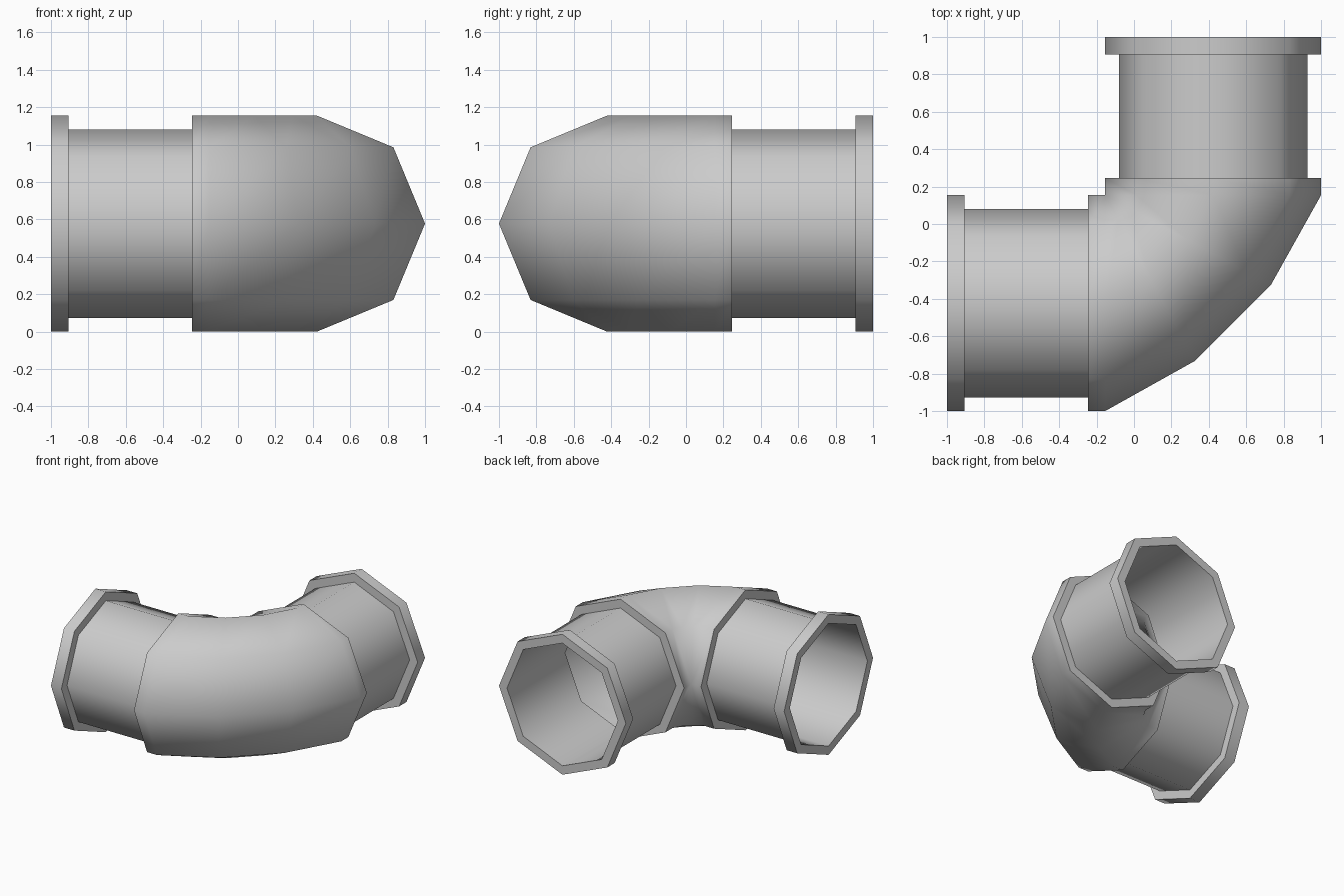
import bpy, bmesh, math

if "Cube" in bpy.data.objects:
    bpy.data.objects.remove(bpy.data.objects["Cube"])

R, r = 0.577, 0.504            # collar and pipe radius (octagonal)
CX, CY = -0.154, 0.154         # inner corner the bend pivots on
END, LIP, COLLAR = 0.846, 0.751, 0.091   # distances along each leg
LEG_A = ((0, -1), (-1, 0))     # (outward direction, along direction)
LEG_B = ((1, 0), (0, 1))


def ring(out, along, s, rad):
    """Octagon at distance s along a leg; out scales distance from the corner."""
    pts = []
    for i in range(8):
        a = math.radians(45 * i)
        d = R + rad * math.cos(a)
        pts.append((CX + out[0] * d + along[0] * s,
                    CY + out[1] * d + along[1] * s,
                    R + rad * math.sin(a)))
    return pts


def loft(name, rings, closed=False):
    bm = bmesh.new()
    loops = [[bm.verts.new(p) for p in pts] for pts in rings]
    pairs = list(zip(loops, loops[1:]))
    if closed:
        pairs.append((loops[-1], loops[0]))
    for a, b in pairs:
        for i in range(8):
            j = (i + 1) % 8
            bm.faces.new((a[i], a[j], b[j], b[i]))
    bmesh.ops.remove_doubles(bm, verts=bm.verts, dist=0.0005)
    bmesh.ops.recalc_face_normals(bm, faces=bm.faces)
    me = bpy.data.meshes.new(name)
    bm.to_mesh(me)
    bm.free()
    ob = bpy.data.objects.new(name, me)
    bpy.context.collection.objects.link(ob)
    bpy.ops.object.select_all(action='DESELECT')
    ob.select_set(True)
    bpy.context.view_layer.objects.active = ob
    bpy.ops.object.shade_smooth_by_angle(angle=math.radians(60))
    return ob


# straight pipes and end flanges
for tag, leg in (("left", LEG_A), ("back", LEG_B)):
    loft(tag + "_pipe", [ring(*leg, COLLAR, r), ring(*leg, LIP, r)])
    loft(tag + "_flange", [ring(*leg, LIP, r), ring(*leg, LIP, R),
                           ring(*leg, END, R), ring(*leg, END, r)], closed=False)
    loft(tag + "_flange_bore", [ring(*leg, LIP, r), ring(*leg, END, r)])

# elbow: collar, two bend rings, collar
still = (0, 0)
loft("elbow", [ring(*LEG_A, COLLAR, r), ring(*LEG_A, COLLAR, R), ring(*LEG_A, 0, R),
               ring((0.417, -0.767), still, 0, R), ring((0.767, -0.417), still, 0, R),
               ring(*LEG_B, 0, R), ring(*LEG_B, COLLAR, R), ring(*LEG_B, COLLAR, r)])
